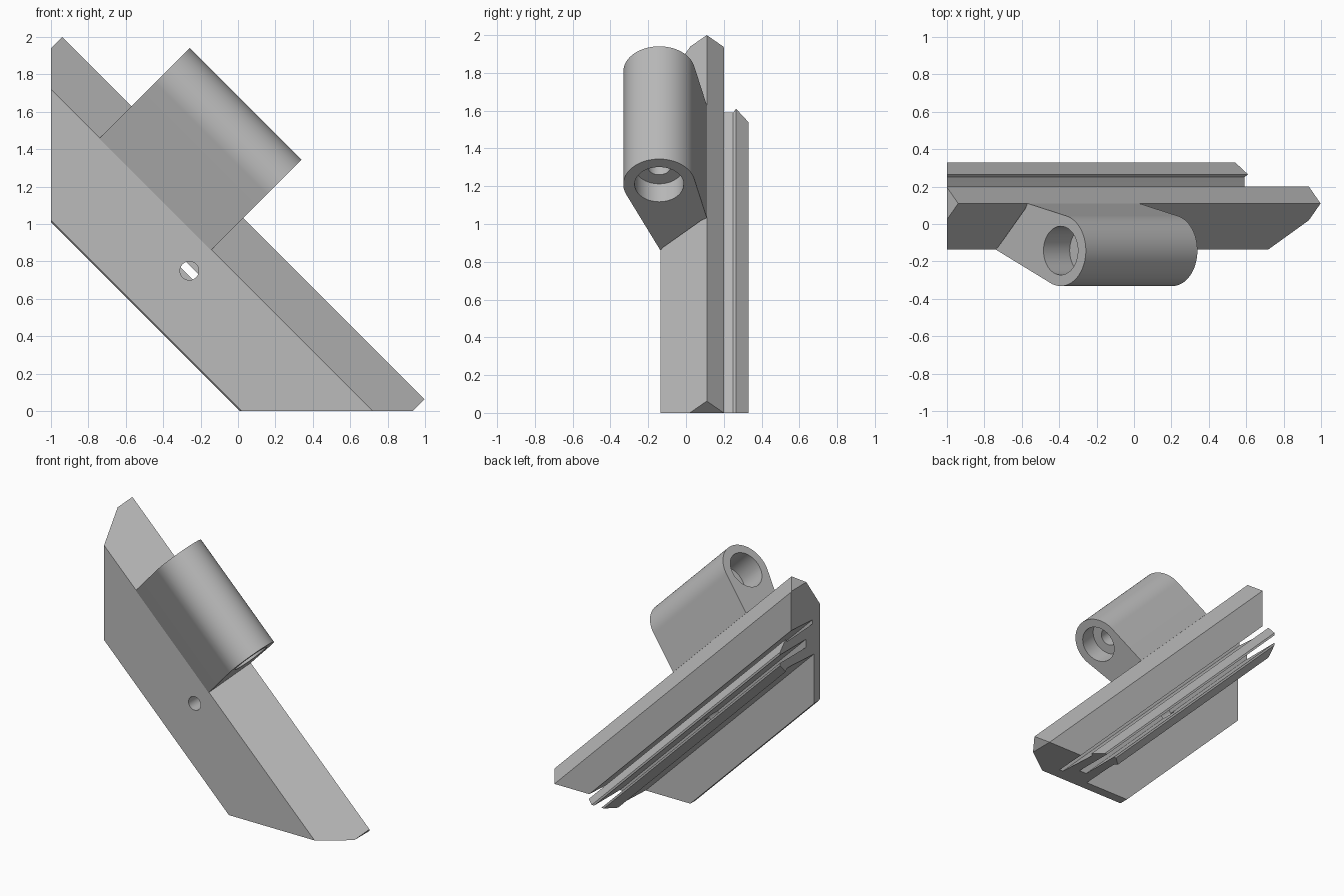
import bpy, bmesh, math
from mathutils import Vector, Matrix

ROOT2 = math.sqrt(2)

cube = bpy.data.objects.get("Cube")
if cube:
    bpy.data.objects.remove(cube, do_unlink=True)

grey = bpy.data.materials.new("plain grey")
grey.use_nodes = True
grey.diffuse_color = (0.5, 0.5, 0.5, 1)
grey.node_tree.nodes["Principled BSDF"].inputs["Base Color"].default_value = (0.5, 0.5, 0.5, 1)


def place(s, y, t):
    """Diagonal frame: s = x + z runs across the bar, t = x - z runs along it."""
    return Vector(((s + t) / 2, y, (s - t) / 2))


def finish(name, bm):
    bmesh.ops.recalc_face_normals(bm, faces=bm.faces)
    mesh = bpy.data.meshes.new(name)
    bm.to_mesh(mesh)
    bm.free()
    mesh.materials.append(grey)
    obj = bpy.data.objects.new(name, mesh)
    bpy.context.collection.objects.link(obj)
    return obj


def extrude_profile(name, profile, t0, t1):
    bm = bmesh.new()
    face = bm.faces.new([bm.verts.new(place(s, y, t0)) for s, y in profile])
    grown = bmesh.ops.extrude_face_region(bm, geom=[face])["geom"]
    verts = [v for v in grown if isinstance(v, bmesh.types.BMVert)]
    bmesh.ops.translate(bm, verts=verts, vec=place(0, 0, t1 - t0))
    return finish(name, bm)


def rod(name, radius, start, end):
    axis = end - start
    turn = axis.to_track_quat('Z', 'Y').to_matrix().to_4x4()
    bm = bmesh.new()
    bmesh.ops.create_cone(bm, cap_ends=True, segments=64, radius1=radius, radius2=radius,
                          depth=axis.length,
                          matrix=Matrix.Translation((start + end) / 2) @ turn)
    return finish(name, bm)


def carve(obj, cutter, operation='DIFFERENCE'):
    cutter.hide_render = True
    mod = obj.modifiers.new("carve", 'BOOLEAN')
    mod.object, mod.operation, mod.solver = cutter, operation, 'EXACT'
    bpy.context.view_layer.objects.active = obj
    bpy.ops.object.modifier_apply(modifier=mod.name)
    bpy.data.objects.remove(cutter, do_unlink=True)


# Bar section: thin lip, front slope, ridge, and a pair of snap hooks between slits
hook = [(0.605, -0.05), (0.59, 0.2), (0.59, 0.25), (0.61, 0.265), (0.54, 0.33),
        (0.52, 0.33), (0.52, 0.03)]
lower_hook = [(0.98 - s, y) for s, y in reversed(hook)]
lower_hook[-1] = (0.375, -0.065)
section = [(0.01, -0.065), (0.01, -0.125), (0.02, -0.135), (0.72, -0.135), (1.06, 0.11),
           (0.935, 0.2), (0.65, 0.2), (0.635, -0.05)] + hook + lower_hook
bar = extrude_profile("diagonal_bar", section, -2.94, 0.935)

# Trim the bar ends square to the side and the floor
bm = bmesh.new()
bmesh.ops.create_cube(bm, size=4, matrix=Matrix.Translation((1, 0, 2)))
carve(bar, finish("end_trimmer", bm), 'INTERSECT')

# Screw hole through the bar into the slit between the hooks
carve(bar, rod("screw_hole", 0.05, Vector((-0.26, -0.3, 0.75)), Vector((-0.26, 0.1, 0.75))))

# Sleeve section: round barrel with tangent sides running down to the bar slope
CENTRE, RADIUS = Vector((1.0, -0.142)), 0.19


def tangent_angle(point, side):
    away = point - CENTRE
    return math.atan2(away.y, away.x) + side * math.acos(RADIUS / away.length)


low, high = Vector((0.505, -0.135)), Vector((0.75, 0.11))
first = tangent_angle(low, 1) % math.tau
last = tangent_angle(high, -1) % math.tau + math.tau
steps = 56
arc = [CENTRE + RADIUS * Vector((math.cos(a), math.sin(a)))
       for a in (first + (last - first) * i / steps for i in range(steps + 1))]
buried = Vector((0.73, 0.12))
outline = [low] + arc + [high, buried - Vector((0, 0.04)), low + Vector((0.02, 0.01))]
T0, T1 = -2.198, -1.005
sleeve = extrude_profile("sleeve", [(p.x * ROOT2, p.y) for p in outline], T0, T1)


# Narrow through bore with a wide counterbore at each end
def on_axis(t):
    return place(CENTRE.x * ROOT2, CENTRE.y, t)


carve(sleeve, rod("through_bore", 0.062, on_axis(T0 - 0.1), on_axis(T1 + 0.1)))
carve(sleeve, rod("upper_counterbore", 0.13, on_axis(T0 - 0.1), on_axis(T0 + 0.28)))
carve(sleeve, rod("lower_counterbore", 0.13, on_axis(T1 - 0.19), on_axis(T1 + 0.1)))

# Smooth the round surfaces, keep the edges crisp
for obj in (bar, sleeve):
    bpy.ops.object.select_all(action='DESELECT')
    obj.select_set(True)
    bpy.context.view_layer.objects.active = obj
    bpy.ops.object.shade_smooth_by_angle(angle=math.radians(25))
